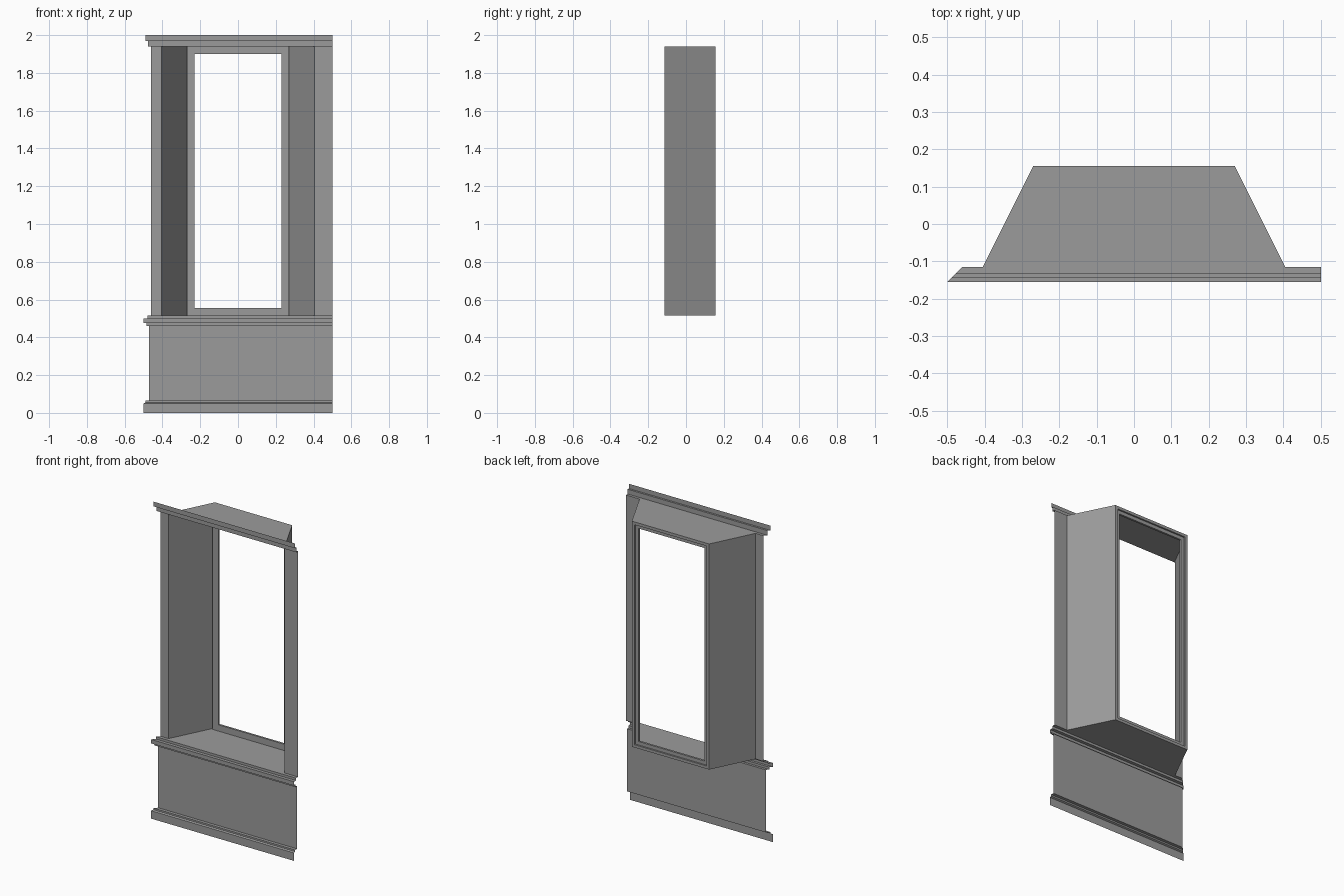
import bpy, bmesh

cube = bpy.data.objects.get("Cube")
if cube:
    bpy.data.objects.remove(cube, do_unlink=True)

# Single flat grey
grey = bpy.data.materials.new("plain grey")
grey.use_nodes = True
GREY = (0.33, 0.33, 0.33, 1)
grey.diffuse_color = GREY
grey.node_tree.nodes["Principled BSDF"].inputs["Base Color"].default_value = GREY

FRONT, BACK = -0.115, 0.155      # wall plane and window plane
SILL, HEAD, RIGHT = 0.515, 1.94, 0.5
MOUTH, REAR = 0.405, 0.27        # half widths of the splayed bay


def make(name, quads):
    """Join a list of quads into one mesh object."""
    bm = bmesh.new()
    for quad in quads:
        bm.faces.new([bm.verts.new(p) for p in quad])
    bmesh.ops.remove_doubles(bm, verts=bm.verts, dist=0.0005)
    mesh = bpy.data.meshes.new(name)
    bm.to_mesh(mesh)
    bm.free()
    mesh.materials.append(grey)
    obj = bpy.data.objects.new(name, mesh)
    bpy.context.collection.objects.link(obj)
    return obj


def mitre(y):
    """Left end of the mouldings, cut at 45 degrees."""
    return y - 0.345


def moulding(name, profile):
    """Sweep an open (y, z) profile across the width, mitred at one end."""
    make(name, [[(mitre(y0), y0, z0), (RIGHT, y0, z0), (RIGHT, y1, z1), (mitre(y1), y1, z1)]
                for (y0, z0), (y1, z1) in zip(profile, profile[1:])])


def ring(half, low, high, y):
    return [(-half, y, low), (half, y, low), (half, y, high), (-half, y, high)]


def bridge(a, b):
    return [[a[i], a[(i + 1) % 4], b[(i + 1) % 4], b[i]] for i in range(4)]


# Skirting, dado panel and sill as one stepped sheet
moulding("lower_panel", [(-0.155, 0), (-0.155, 0.05), (-0.145, 0.055), (-0.145, 0.065),
                         (-0.125, 0.065), (-0.125, 0.46), (-0.14, 0.46), (-0.14, 0.475),
                         (-0.155, 0.475), (-0.155, 0.5), (-0.135, 0.5), (-0.135, SILL),
                         (FRONT, SILL)])

# Stepped cornice
moulding("cornice", [(FRONT, HEAD), (-0.132, HEAD), (-0.132, 1.97),
                     (-0.144, 1.97), (-0.144, 2.0)])

# Wall strips beside the opening
for name, x0, x1 in (("wall_strip_right", mitre(FRONT), -MOUTH), ("wall_strip_left", MOUTH, RIGHT)):
    make(name, [[(x0, FRONT, SILL), (x1, FRONT, SILL), (x1, FRONT, HEAD), (x0, FRONT, HEAD)]])

# Splayed bay: floor, roof and both cheeks
make("bay_reveal", bridge(ring(REAR, SILL, HEAD, BACK), ring(MOUTH, SILL, HEAD, FRONT)))

# Window frame with a shallow rebate on the back
steps = [(0, BACK), (0.018, BACK), (0.018, 0.145), (0.04, 0.145), (0.04, 0.132), (0, 0.132)]
rings = [ring(REAR - d, SILL + d, HEAD - d, y) for d, y in steps]
make("window_frame", [q for a, b in zip(rings, rings[1:]) for q in bridge(b, a)])
